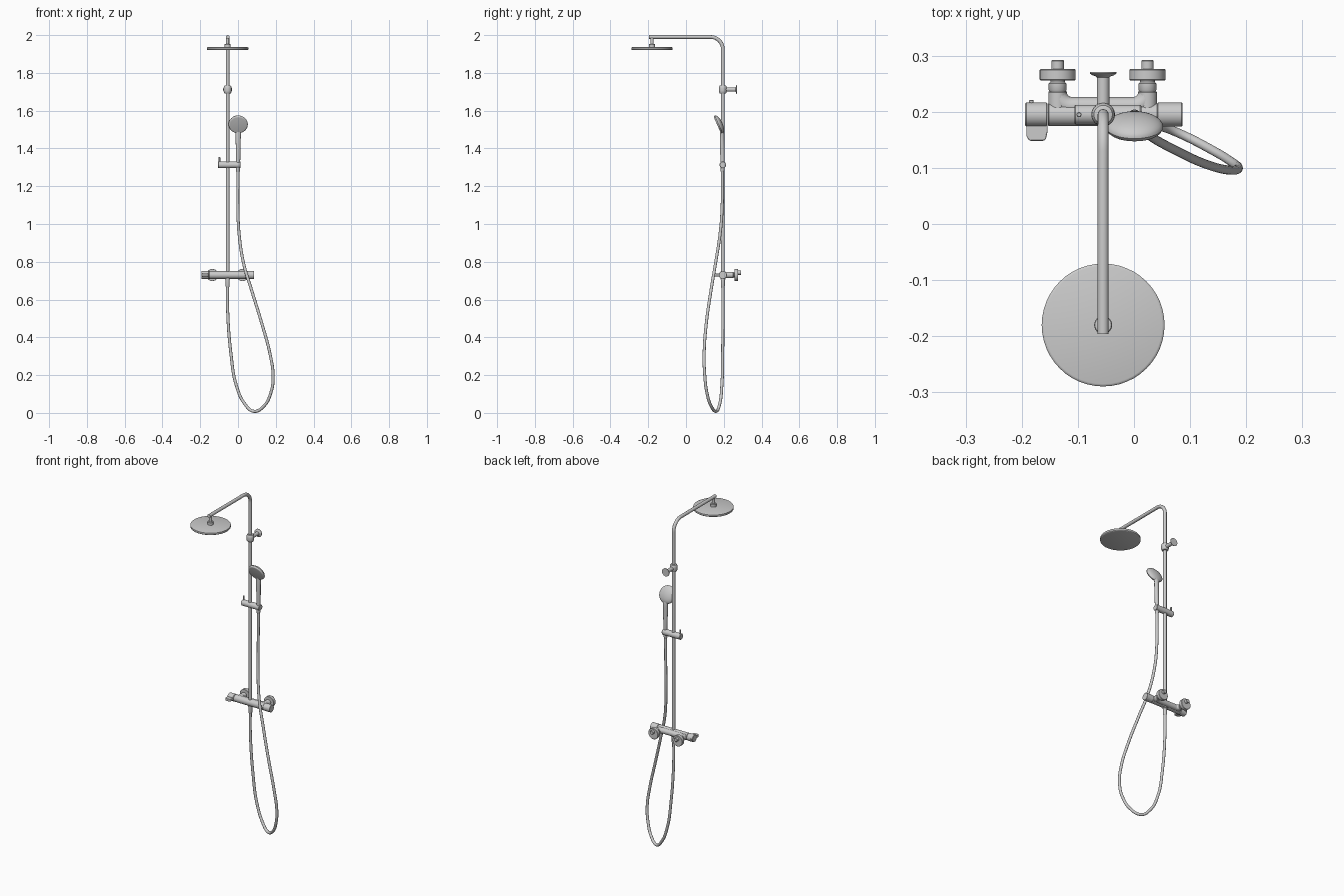
import bpy, bmesh, math
from mathutils import Vector

if "Cube" in bpy.data.objects:
    bpy.data.objects.remove(bpy.data.objects["Cube"])

PX, PY = -0.055, 0.195      # riser pipe axis
MZ = 0.73                   # mixer height


def finish(obj, angle=35):
    bpy.ops.object.select_all(action='DESELECT')
    obj.select_set(True)
    bpy.context.view_layer.objects.active = obj
    bpy.ops.object.shade_smooth_by_angle(angle=math.radians(angle))
    return obj


def mesh_object(name, bm):
    bmesh.ops.remove_doubles(bm, verts=bm.verts, dist=1e-5)
    bmesh.ops.recalc_face_normals(bm, faces=bm.faces)
    me = bpy.data.meshes.new(name)
    bm.to_mesh(me)
    bm.free()
    obj = bpy.data.objects.new(name, me)
    bpy.context.collection.objects.link(obj)
    return obj


def loft(bm, rings):
    """Skin closed rings of points and cap both ends."""
    vr = [[bm.verts.new(p) for p in r] for r in rings]
    n = len(vr[0])
    for a, b in zip(vr, vr[1:]):
        for i in range(n):
            bm.faces.new((a[i], a[(i + 1) % n], b[(i + 1) % n], b[i]))
    bm.faces.new(vr[0])
    bm.faces.new(vr[-1])


def lathe(name, profile, origin, axis=(0, 0, 1), segs=40):
    """Turn (radius, height) pairs around an axis through origin."""
    q = Vector(axis).to_track_quat('Z', 'Y')
    bm = bmesh.new()
    loft(bm, [[Vector(origin) + q @ Vector((r * math.cos(t), r * math.sin(t), h))
               for t in (2 * math.pi * i / segs for i in range(segs))]
              for r, h in profile])
    return finish(mesh_object(name, bm))


def rod(name, r, h0, h1, origin, axis=(0, 0, 1), c=0.0012):
    """Cylinder with chamfered rims."""
    return lathe(name, [(r - c, h0), (r, h0 + c), (r, h1 - c), (r - c, h1)], origin, axis)


def rounded_path(pts, radius, steps=10):
    """Polyline with right-angle corners replaced by arcs."""
    pts = [Vector(p) for p in pts]
    out = [pts[0]]
    for a, p, b in zip(pts, pts[1:], pts[2:]):
        u, v = (a - p).normalized() * radius, (b - p).normalized() * radius
        for i in range(steps + 1):
            t = math.pi / 2 * i / steps
            out.append(p + u * (1 - math.sin(t)) + v * (1 - math.cos(t)))
    return out + [pts[-1]]


def tube(name, pts, r, smooth=False):
    cu = bpy.data.curves.new(name, 'CURVE')
    cu.dimensions = '3D'
    cu.bevel_depth, cu.bevel_resolution, cu.use_fill_caps = r, 6, True
    cu.resolution_u = 10
    sp = cu.splines.new('BEZIER' if smooth else 'POLY')
    if smooth:
        sp.bezier_points.add(len(pts) - 1)
        for bp, p in zip(sp.bezier_points, pts):
            bp.co = p
            bp.handle_left_type = bp.handle_right_type = 'AUTO'
    else:
        sp.points.add(len(pts) - 1)
        for q, p in zip(sp.points, pts):
            q.co = (*p, 1)
    obj = bpy.data.objects.new(name, cu)
    bpy.context.collection.objects.link(obj)
    bpy.ops.object.select_all(action='DESELECT')
    obj.select_set(True)
    bpy.context.view_layer.objects.active = obj
    bpy.ops.object.convert(target='MESH')
    return finish(bpy.context.object)


# Riser pipe with overhead arm
tube("riser_and_arm", rounded_path(
    [(PX, PY, MZ), (PX, PY, 1.99), (PX, -0.196, 1.99)], 0.065, 14), 0.0098)

# Overhead shower: drop pipe, swivel nut and thin disc
HY = -0.18
rod("drop_pipe", 0.0085, 1.94, 1.988, (PX, HY, 0))
lathe("swivel_nut", [(0.016, 1.932), (0.016, 1.951), (0.0145, 1.953), (0.009, 1.954)], (PX, HY, 0))
lathe("overhead_disc", [(0.105, 1.920), (0.108, 1.921), (0.1095, 1.923), (0.1095, 1.933),
                        (0.108, 1.935), (0.105, 1.936)], (PX, HY, 0), segs=48)

# Upper wall bracket
lathe("bracket_collar", [(0.011, 1.690), (0.0165, 1.692), (0.020, 1.698), (0.021, 1.706), (0.021, 1.718),
                         (0.020, 1.726), (0.0165, 1.732), (0.011, 1.734)], (PX, PY, 0))
lathe("bracket_stem", [(0.011, 0), (0.011, 0.066), (0.013, 0.068), (0.019, 0.070), (0.0235, 0.073),
                       (0.0235, 0.076)], (PX, PY, 1.712), (0, 1, 0))

# Sliding holder with locking pin
rod("slider_body", 0.0175, -0.106, 0.013, (0, PY, 1.313), (1, 0, 0), 0.002)
rod("slider_pin", 0.0045, 1.325, 1.354, (-0.098, PY, 0))

# Hand shower: tilted domed head with a raised rim around the spray face
tilt = math.radians(24)
back = Vector((0, math.cos(tilt), math.sin(tilt)))
dome = [(0.051 * math.cos(a), 0.001 + 0.021 * math.sin(a))
        for a in (math.pi / 2 * i / 8 for i in range(8))]
lathe("hand_shower_head", [(0.043, -0.007), (0.046, -0.0065), (0.049, -0.004)] + dome + [(0.002, 0.022)],
      (0.001, 0.172, 1.527), back)

# Hand shower handle: elliptical sections (z, y, half width, half depth)
bm = bmesh.new()
loft(bm, [[(0.001 + w * math.cos(t), y + d * math.sin(t), z)
           for t in (2 * math.pi * i / 24 for i in range(24))]
          for z, y, w, d in [(1.30, 0.193, 0.0095, 0.0095), (1.34, 0.193, 0.011, 0.011),
                             (1.40, 0.192, 0.0125, 0.0115), (1.45, 0.191, 0.0135, 0.0115),
                             (1.475, 0.192, 0.0145, 0.011), (1.50, 0.191, 0.019, 0.009),
                             (1.525, 0.184, 0.024, 0.007), (1.545, 0.175, 0.020, 0.004)]])
finish(mesh_object("hand_shower_handle", bm), 50)

# Hose with end fittings
tube("hose", [(PX, PY, 0.69), (PX, PY, 0.55), (-0.037, 0.194, 0.31), (-0.010, 0.190, 0.15),
              (0.037, 0.178, 0.046), (0.084, 0.160, 0.0085), (0.137, 0.133, 0.036),
              (0.175, 0.110, 0.11), (0.186, 0.100, 0.19), (0.170, 0.096, 0.31),
              (0.127, 0.107, 0.47), (0.075, 0.131, 0.64), (0.030, 0.156, 0.79),
              (0.006, 0.180, 0.945), (0.0, 0.190, 1.06), (0.0, 0.193, 1.30)], 0.008, True)
lathe("hose_top_nut", [(0.008, 1.275), (0.0095, 1.28), (0.0105, 1.298), (0.0105, 1.31)], (0, 0.193, 0))
lathe("hose_bottom_nut", [(0.0085, 0.665), (0.0105, 0.672), (0.0105, 0.705), (0.013, 0.706),
                          (0.013, 0.72)], (PX, PY, 0))

# Mixer: main barrel, end handles, rear supply body
IX = (-0.136, 0.024)
rod("mixer_barrel", 0.0205, -0.153, 0.042, (0, PY, MZ), (1, 0, 0))
rod("temperature_handle", 0.0215, 0.042, 0.086, (0, PY, MZ), (1, 0, 0))
rod("flow_handle", 0.0215, -0.194, -0.154, (0, PY, MZ), (1, 0, 0), 0.002)
rod("flow_button", 0.004, 0.018, 0.026, (-0.183, PY, MZ), (0, 1, 0), 0.001)
tube("mixer_rear_body", rounded_path(
    [(IX[0], 0.236, MZ), (IX[0], 0.210, MZ), (IX[1], 0.210, MZ), (IX[1], 0.236, MZ)], 0.025), 0.0165)

# Flow lever: flat tapered paddle
bm = bmesh.new()
outline = [(-0.192, 0.19), (-0.192, 0.158), (-0.189, 0.151), (-0.184, 0.148), (-0.162, 0.148),
           (-0.157, 0.151), (-0.154, 0.165), (-0.154, 0.19)]
loft(bm, [[(x, y, z) for x, y in outline] for z in (MZ - 0.007, MZ + 0.007)])
lever = mesh_object("flow_lever", bm)
bev = lever.modifiers.new("bevel", 'BEVEL')
bev.width, bev.segments = 0.002, 2
finish(lever)

# Wall unions: neck, collar, round cover nut and offset supply pipe
for side, x in zip(("left", "right"), IX):
    rod(side + "_inlet_neck", 0.0168, 0.195, 0.236, (x, 0, MZ), (0, 1, 0))
    lathe(side + "_union_collar", [(0.013, 0.234), (0.016, 0.239), (0.016, 0.250), (0.013, 0.253),
                                   (0.013, 0.258)], (x, 0, MZ), (0, 1, 0))
    rod(side + "_cover_nut", 0.032, 0.256, 0.276, (x, 0, MZ), (0, 1, 0))
    rod(side + "_supply_pipe", 0.011, 0.27, 0.292, (x, 0, MZ + 0.012), (0, 1, 0))
